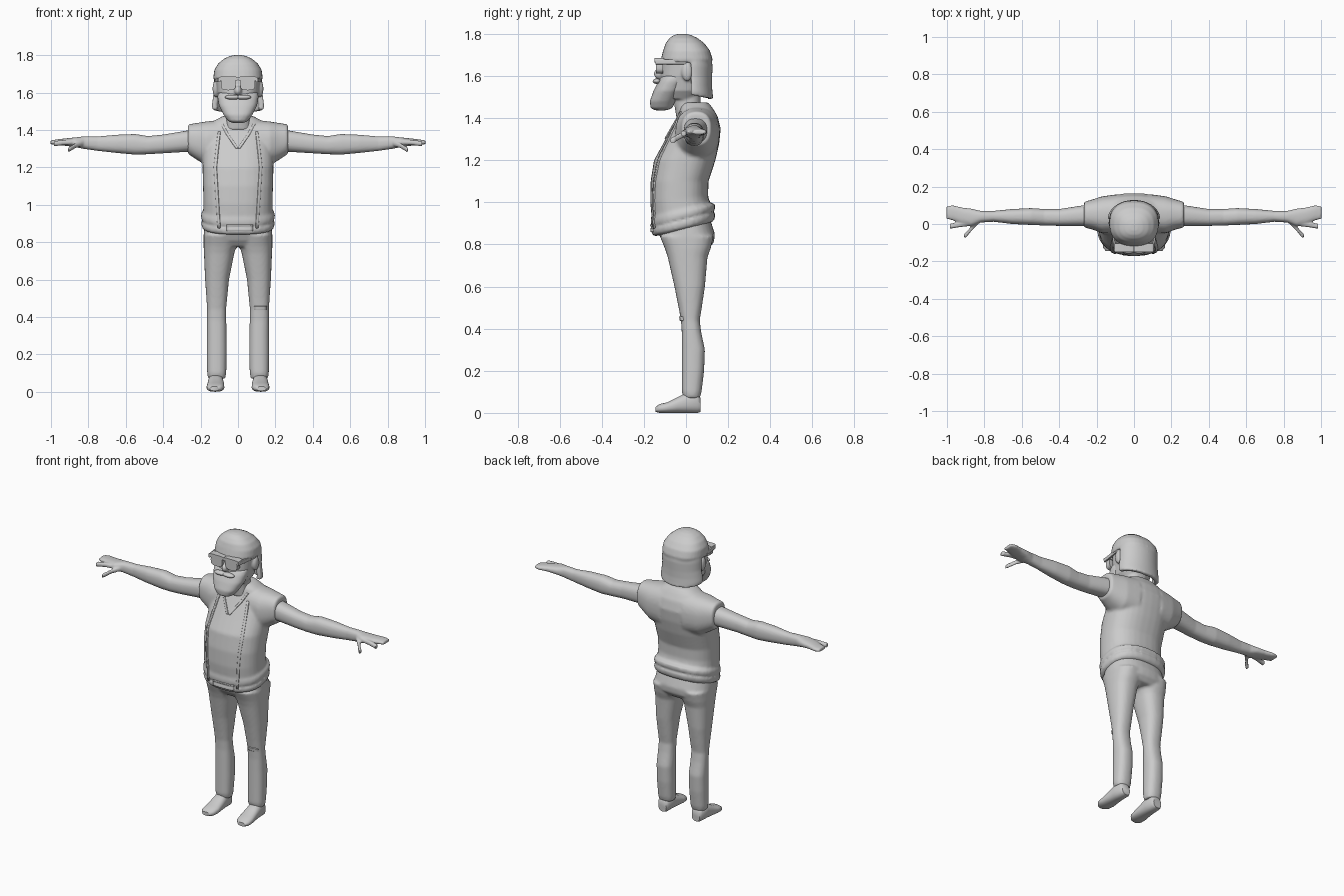
import bpy, bmesh, math
from mathutils import Vector

if "Cube" in bpy.data.objects:
    bpy.data.objects.remove(bpy.data.objects["Cube"])

grey = bpy.data.materials.new("clay_grey")
grey.use_nodes = True
grey.diffuse_color = (0.6, 0.6, 0.6, 1)
grey.node_tree.nodes["Principled BSDF"].inputs["Base Color"].default_value = (0.6, 0.6, 0.6, 1)


def ring(axis, t, a0, a1, b0, b1, tilt=0, power=2.4, n=32):
    """Rounded-box cross-section; tilt shears it along the axis."""
    pts = []
    for i in range(n):
        c, s = math.cos(math.tau * i / n), math.sin(math.tau * i / n)
        a = (a0 + a1) / 2 + (a1 - a0) / 2 * math.copysign(abs(c) ** (2 / power), c)
        b = (b0 + b1) / 2 + (b1 - b0) / 2 * math.copysign(abs(s) ** (2 / power), s)
        h = t + tilt * b
        pts.append({"x": (h, a, b), "y": (a, h, b), "z": (a, b, h)}[axis])
    return pts


def loft(bm, rings):
    """Closed skin through a list of point rings."""
    loops = [[bm.verts.new(p) for p in r] for r in rings]
    n = len(loops[0])
    faces = [bm.faces.new(loops[0]), bm.faces.new(loops[-1])]
    for lo, hi in zip(loops, loops[1:]):
        for i in range(n):
            j = (i + 1) % n
            faces.append(bm.faces.new((lo[i], lo[j], hi[j], hi[i])))
    bmesh.ops.recalc_face_normals(bm, faces=faces)


def stack(bm, rows):
    """Symmetric loft up z from rows of height, half width, front, back, tilt."""
    loft(bm, [ring("z", r[0], -r[1], r[1], r[2], r[3], *r[4:]) for r in rows])


def tube(bm, points, radius):
    rings = []
    for x, y, z in points:
        rings.append(ring("x", x, y - radius, y + radius, z - radius, z + radius, n=12))
    loft(bm, rings)


def ball(bm, centre, size):
    made = bmesh.ops.create_uvsphere(bm, u_segments=24, v_segments=14, radius=1)["verts"]
    for v in made:
        v.co = Vector([c + s * p for c, s, p in zip(centre, size, v.co)])


def finish(name, bm, mirror=False, voxel=0, smooth=3):
    mesh = bpy.data.meshes.new(name)
    bm.to_mesh(mesh)
    bm.free()
    obj = bpy.data.objects.new(name, mesh)
    bpy.context.collection.objects.link(obj)
    mesh.materials.append(grey)
    if mirror:
        m = obj.modifiers.new("mirror", "MIRROR")
        m.use_mirror_merge = False
    if voxel:
        m = obj.modifiers.new("blend", "REMESH")
        m.mode, m.voxel_size, m.use_smooth_shade = "VOXEL", voxel, True
        m = obj.modifiers.new("relax", "SMOOTH")
        m.factor, m.iterations = 0.5, smooth
    bpy.ops.object.select_all(action="DESELECT")
    obj.select_set(True)
    bpy.context.view_layer.objects.active = obj
    bpy.ops.object.shade_smooth_by_angle(angle=math.radians(50))
    return obj


def strip(name, path, width, target, mirror=True, cols=4, steps=10):
    """Thin raised trim laid on the front of a target."""
    bm = bmesh.new()
    rows = []
    for (xa, za), (xb, zb) in zip(path, path[1:]):
        for k in range(steps + 1):
            f = k / steps
            x, z = xa + (xb - xa) * f, za + (zb - za) * f
            rows.append([bm.verts.new((x + width * (c / cols - 0.5), -0.4, z)) for c in range(cols + 1)])
    for lo, hi in zip(rows, rows[1:]):
        for c in range(cols):
            bm.faces.new((lo[c], lo[c + 1], hi[c + 1], hi[c]))
    bmesh.ops.remove_doubles(bm, verts=bm.verts, dist=1e-5)
    obj = finish(name, bm, mirror)
    m = obj.modifiers.new("lay", "SHRINKWRAP")
    m.target, m.wrap_method, m.use_project_y = target, "PROJECT", True
    m.use_positive_direction, m.use_negative_direction = True, False
    m = obj.modifiers.new("thickness", "SOLIDIFY")
    m.thickness, m.offset = 0.012, 0


# Vest body with rolled hem and short sleeves
bm = bmesh.new()
stack(bm, [(.875, .18, -.145, .125, .25), (.885, .193, -.16, .135, .25), (.91, .198, -.166, .14, .25),
           (.922, .187, -.157, .127, .25), (.934, .198, -.167, .139, .25), (.958, .197, -.168, .137, .25),
           (.972, .186, -.164, .113, .22), (1.02, .185, -.17, .105, .1), (1.1, .187, -.168, .107),
           (1.2, .19, -.152, .14), (1.28, .19, -.108, .158), (1.35, .19, -.07, .165),
           (1.41, .165, -.038, .15), (1.45, .125, -.03, .125), (1.475, .08, -.02, .105)])
for side in (-1, 1):
    loft(bm, [ring("x", side * x, *r) for x, *r in [
        (.08, -.05, .16, 1.2, 1.455), (.17, -.05, .148, 1.21, 1.445),
        (.22, -.03, .132, 1.24, 1.437), (.268, -.018, .118, 1.272, 1.43)]])
torso = finish("vest", bm, voxel=.009)

# Vest trims
strip("vest_front_edge", [(.1, 1.39), (.12, 1.2), (.1, .875)], .014, torso)
strip("vest_lapel", [(.085, 1.43), (.06, 1.38), (.005, 1.3)], .014, torso)
strip("belt_flap", [(.01, .86), (.01, .895)], .14, torso, mirror=False, cols=8)

# Arms and hands
bm = bmesh.new()
loft(bm, [ring("x", x, *r) for x, *r in [
    (.2, -.005, .105, 1.285, 1.41), (.27, -.01, .1, 1.283, 1.397), (.4, -.01, .08, 1.275, 1.375),
    (.48, -.008, .08, 1.27, 1.367), (.55, -.005, .085, 1.268, 1.378), (.65, 0, .08, 1.277, 1.374),
    (.75, .012, .07, 1.288, 1.365), (.82, .008, .07, 1.298, 1.366), (.87, -.012, .082, 1.308, 1.36),
    (.92, 0, .088, 1.315, 1.355), (.97, .02, .1, 1.319, 1.349), (1.002, .028, .095, 1.323, 1.344)]])
tube(bm, [(.86, .005, 1.335), (.93, -.003, 1.333), (.985, -.012, 1.326)], .014)
tube(bm, [(.83, .015, 1.328), (.87, -.025, 1.316), (.895, -.055, 1.3), (.908, -.065, 1.293)], .014)
finish("arms", bm, mirror=True, voxel=.006, smooth=2)

# Trousers
bm = bmesh.new()
stack(bm, [(.92, .175, -.14, .115), (.85, .183, -.13, .137), (.81, .184, -.11, .133), (.775, .17, -.08, .105)])
for side in (-1, 1):
    loft(bm, [ring("z", z, side * a, side * b, c, d) for z, a, b, c, d in [
        (.84, .003, .184, -.125, .132), (.78, .008, .184, -.1, .117), (.74, .02, .182, -.087, .102),
        (.6, .048, .176, -.055, .09), (.5, .058, .169, -.035, .075), (.44, .064, .165, -.024, .065),
        (.38, .063, .166, -.02, .073), (.3, .06, .167, -.02, .09), (.2, .06, .167, -.02, .086),
        (.1, .063, .165, -.02, .074), (.07, .068, .16, -.012, .066)]])
trousers = finish("trousers", bm, voxel=.009)
strip("knee_tear", [(.12, .438), (.12, .458)], .065, trousers, mirror=False)

# Shoes
bm = bmesh.new()
loft(bm, [ring("y", y, *r) for y, *r in [
    (.07, .09, .145, .005, .07), (.055, .08, .156, 0, .09), (0, .078, .16, 0, .095), (-.04, .075, .163, 0, .075),
    (-.09, .073, .168, 0, .05), (-.125, .08, .166, 0, .042), (-.145, .1, .15, .005, .028)]])
finish("shoes", bm, mirror=True)

# Neck and face
bm = bmesh.new()
stack(bm, [(.0 + 1.4, .075, -.045, .08), (1.46, .066, -.055, .07), (1.56, .07, -.06, .07)])
stack(bm, [(1.49, .07, -.1, .05), (1.53, .098, -.118, .08), (1.6, .112, -.122, .105),
           (1.66, .117, -.118, .115), (1.72, .11, -.1, .105)])
ball(bm, (0, -.125, 1.61), (.02, .028, .026))
for side in (-1, 1):
    ball(bm, (side * .12, .005, 1.62), (.016, .026, .045))
finish("face_and_neck", bm, voxel=.006)

# Beard and moustache
bm = bmesh.new()
stack(bm, [(1.437, .03, -.15, -.09), (1.448, .054, -.168, -.065), (1.48, .077, -.172, -.05),
           (1.53, .102, -.154, -.02), (1.575, .11, -.132, .0), (1.6, .107, -.115, .0)])
finish("beard", bm, voxel=.007)
bm = bmesh.new()
ball(bm, (.028, -.138, 1.575), (.042, .02, .013))
finish("moustache", bm, mirror=True)

# Hair cap with a flared skirt round the back
bm = bmesh.new()
stack(bm, [(1.665, .128, -.118, .124), (1.68, .132, -.119, .126), (1.72, .127, -.109, .114),
           (1.755, .106, -.097, .087), (1.78, .076, -.078, .055), (1.794, .046, -.058, .025),
           (1.8, .018, -.035, 0)])
rings = []
for z, rx, ry in [(1.7, .126, .09), (1.65, .131, .096), (1.6, .131, .094), (1.56, .136, .094),
                  (1.53, .14, .097), (1.51, .137, .1)]:
    arc = []
    for k in range(25):
        arc.append(math.radians(-4 + 188 * k / 24))
    outer = [(rx * math.cos(a), .03 + ry * math.sin(a), z - .1 * math.sin(a) * (1.7 - z)) for a in arc]
    inner = [(x * .8, .03 + (y - .03) * .75, h) for x, y, h in reversed(outer)]
    rings.append(outer + inner)
loft(bm, rings)
finish("hair", bm, voxel=.007, smooth=2)

# Glasses: lenses, brow bar and temples
bm = bmesh.new()
loft(bm, [ring("y", y, .012, .092, 1.612, 1.678, power=3.2) for y in (-.143, -.11)])
loft(bm, [ring("y", y, 0, .104, 1.663, 1.685, power=5) for y in (-.149, -.105)])
loft(bm, [ring("y", y, x - .006, x + .006, 1.655, 1.678, power=5) for y, x in ((-.145, .1), (.0, .12))])
finish("glasses", bm, mirror=True)
